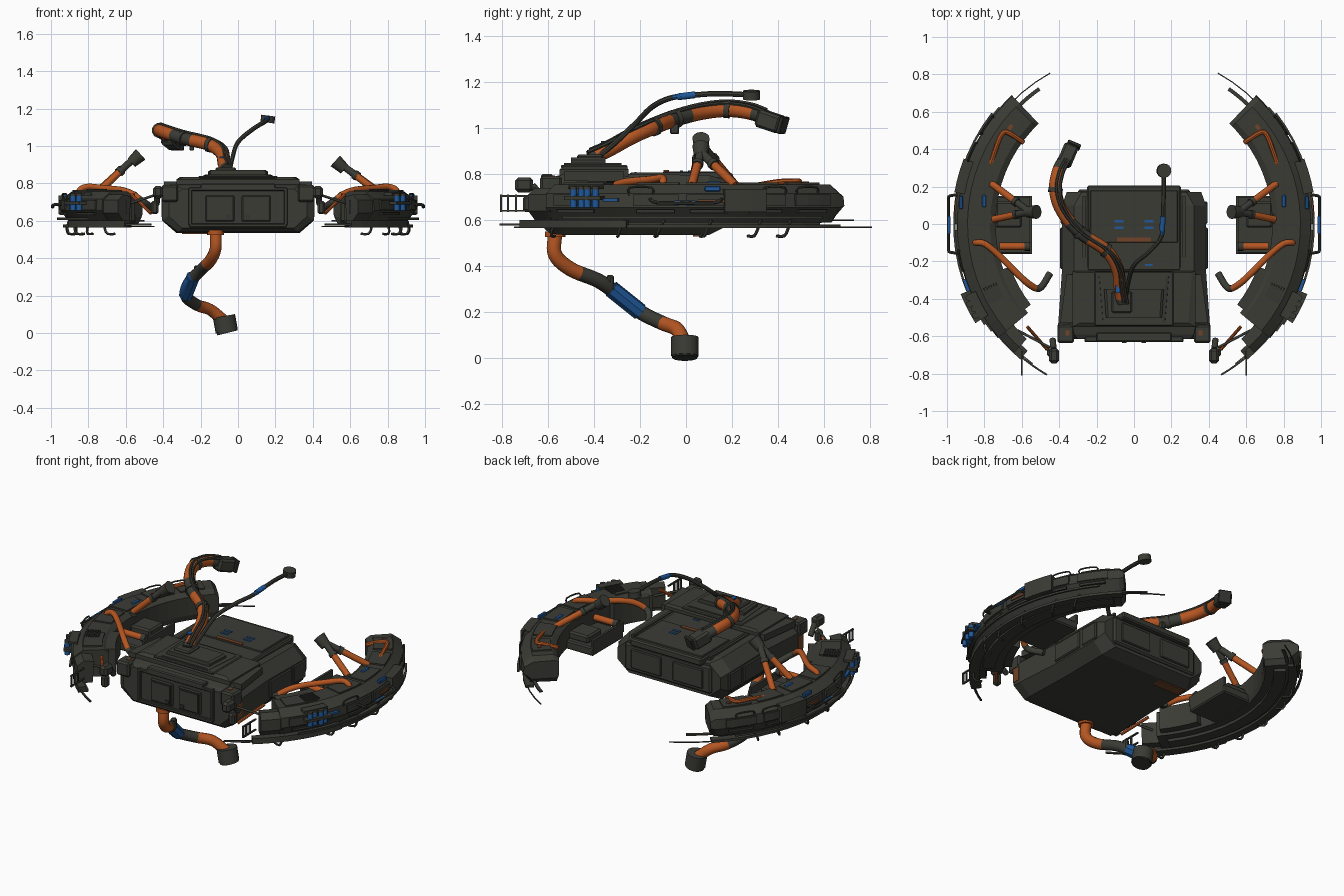
import bpy, bmesh, math
from mathutils import Vector

if "Cube" in bpy.data.objects:
    bpy.data.objects.remove(bpy.data.objects["Cube"])

def mat(name, c):
    m = bpy.data.materials.new(name)
    m.diffuse_color = (*c, 1)
    m.use_nodes = True
    m.node_tree.nodes["Principled BSDF"].inputs["Base Color"].default_value = m.diffuse_color
    return m

DARK = mat("dark_olive_metal", (.044, .044, .036))
BLACK = mat("black_metal", (.033, .034, .029))
ORANGE = mat("orange_paint", (.46, .093, .016))
RUST = mat("worn_orange", (.16, .055, .022))
BLUE = mat("blue_paint", (.014, .097, .32))

def finish(name, bm, mats, smooth=False):
    bmesh.ops.recalc_face_normals(bm, faces=bm.faces)
    me = bpy.data.meshes.new(name)
    bm.to_mesh(me)
    bm.free()
    ob = bpy.data.objects.new(name, me)
    bpy.context.collection.objects.link(ob)
    for m in mats:
        me.materials.append(m)
    if smooth:
        bpy.context.view_layer.objects.active = ob
        ob.select_set(True)
        bpy.ops.object.shade_smooth_by_angle(angle=math.radians(40))
        ob.select_set(False)
    return ob

def loft(name, rings, m, smooth=False, mats=None, rule=None):
    """Skin between rings of points, capped at both ends."""
    bm = bmesh.new()
    vs = [[bm.verts.new(p) for p in r] for r in rings]
    n = len(vs[0])
    for i in range(len(vs) - 1):
        for j in range(n):
            f = bm.faces.new((vs[i][j], vs[i][(j+1) % n], vs[i+1][(j+1) % n], vs[i+1][j]))
            if rule:
                f.material_index = rule((i + .5) / (len(vs) - 1))
    for r, k in ((vs[0], 0), (vs[-1], 1)):
        f = bm.faces.new(r)
        if rule:
            f.material_index = rule(k)
    return finish(name, bm, mats or [m], smooth)

def box(name, x0, x1, y0, y1, z0, z1, m=DARK, bev=0.0, rot=0.0):
    """Box between limits, optionally bevelled and turned about its own z."""
    bm = bmesh.new()
    bmesh.ops.create_cube(bm, size=1)
    for v in bm.verts:
        v.co = Vector((v.co.x*abs(x1-x0), v.co.y*abs(y1-y0), v.co.z*(z1-z0)))
    if bev:
        bmesh.ops.bevel(bm, geom=bm.edges[:], offset=bev, segments=1, affect='EDGES')
    ob = finish(name, bm, [m])
    ob.location = ((x0+x1)/2, (y0+y1)/2, (z0+z1)/2)
    ob.rotation_euler.z = rot
    return ob

def tube(name, pts, r, m=DARK, sides=10, sub=5, bands=(), r2=None):
    """Smooth tube through points; bands = (start, end, material)."""
    P = [Vector(p) for p in pts]
    P = [2*P[0]-P[1]] + P + [2*P[-1]-P[-2]]
    path = []
    for i in range(1, len(P)-2):
        for k in range(sub):
            t = k/sub
            a, b, c, d = P[i-1:i+3]
            path.append(.5*((2*b) + (c-a)*t + (2*a-5*b+4*c-d)*t*t + (3*b-a-3*c+d)*t**3))
    path.append(P[-2])
    rings, u = [], None
    for i, p in enumerate(path):
        t = (path[min(i+1, len(path)-1)] - path[max(i-1, 0)]).normalized()
        u = t.orthogonal() if u is None else u - t*u.dot(t)
        u.normalize()
        w = t.cross(u)
        q = r + ((r2 or r) - r)*i/(len(path)-1)
        rings.append([p + q*(u*math.cos(a) + w*math.sin(a)) for a in (2*math.pi*j/sides for j in range(sides))])
    def rule(f):
        return next((k+1 for k, b in enumerate(bands) if b[0] <= f <= b[1]), 0)
    return loft(name, rings, m, True, [m] + [b[2] for b in bands], rule)

def rod(name, a, b, r, m=DARK, r2=None, sides=10):
    return tube(name, [a, b], r, m, sides, 1, r2=r2)

def arc(name, s, prof, a0, a1, m=DARK, n=12, taper=1.0):
    """Sweep an (r, z) section round the z axis; taper squeezes the far end."""
    rings = []
    for i in range(n+1):
        a = math.radians(a0 + (a1-a0)*i/n)
        k = taper if i == n else 1
        rings.append([(s*r*math.cos(a), r*math.sin(a), .675+(z-.675)*k) for r, z in prof])
    return loft(name, rings, m)

def rect(r0, r1, z0, z1):
    return [(r0, z0), (r1, z0), (r1, z1), (r0, z1)]

def pol(s, r, deg, z):
    a = math.radians(deg)
    return (s*r*math.cos(a), r*math.sin(a), z)

# ---- central body: octagonal hull
def oct_ring(y, w, t, zb, zt):
    return [(-t, y, zb), (t, y, zb), (w, y, zb+.065), (w, y, zt-.07),
            (t, y, zt), (-t, y, zt), (-w, y, zt-.07), (-w, y, zb+.065)]
loft("hull", [oct_ring(-.615, .37, .30, .56, .77), oct_ring(-.59, .405, .32, .54, .785), oct_ring(-.53, .405, .33, .535, .80),
              oct_ring(-.25, .385, .32, .535, .80), oct_ring(.10, .385, .32, .535, .795), oct_ring(.17, .36, .28, .57, .775)], DARK)
loft("front_deck", [[(-.33, -.55, z), (.33, -.55, z), (.33, -.25, z), (-.33, -.25, z)] for z in (.78, .82)] +
     [[(-.29, -.53, .834), (.29, -.53, .834), (.31, -.26, .834), (-.31, -.26, .834)]], DARK)
box("hatch_frame", -.21, .21, -.545, -.255, .825, .840, DARK, .005)
loft("hatch", [[(-.16*k, -.53, z), (.16*k, -.53, z), (.18*k, -.28, z), (-.18*k, -.28, z)] for z, k in ((.835, 1.05), (.842, 1.03), (.848, .95))], DARK)
loft("arm_plinth", [[(-.15*k, -.50, z), (.15*k, -.50, z), (.16*k, -.35, z), (-.16*k, -.35, z)] for z, k in ((.84, 1), (.862, 1), (.872, .92))], DARK)
box("rear_deck", -.25, .25, -.25, .205, .76, .805, DARK, .008)
box("rear_plate", -.235, .235, -.10, .18, .80, .812, DARK, .004)
box("rear_door", -.30, .30, .16, .185, .59, .76, DARK, .01)
for s in (1, -1):
    box("rear_door_panel", s*.04, s*.25, .18, .195, .615, .735, DARK, .005)
    box("front_frame_side", s*.245, s*.265, -.63, -.60, .575, .775, DARK, .004)
    box("front_panel", s*.02, s*.175, -.625, -.60, .595, .735, DARK, .006)
    box("front_panel_seam", s*.03, s*.165, -.628, -.62, .605, .725, BLACK)
    box("front_panel_inset", s*.035, s*.16, -.631, -.62, .610, .720, DARK)
    box("front_latch", s*.04, s*.065, -.637, -.625, .613, .63, BLACK)
    box("corner_pod", s*.32, s*.41, -.635, -.54, .70, .79, DARK, .01)
    box("deck_rib", s*.26, s*.275, -.24, .15, .785, .807)
    box("side_panel", s*.37, s*.395, -.24, -.02, .61, .72, DARK, .006)
    box("side_panel_rear", s*.37, s*.392, .0, .12, .61, .72, DARK, .006)
    box("worn_side_patch", s*.40, s*.408, -.59, -.54, .62, .71, RUST)
    box("worn_corner_patch", s*.345, s*.365, -.595, -.57, .786, .793, RUST)
    loft("deck_fin", [[(s*.33, -.27, z), (s*.36, -.27, z), (s*.395, -.53, z), (s*.31, -.53, z)] for z in (.77, .81)], DARK)
    for k in range(2):
        box("blue_deck_mark", s*.08-.025, s*.08+.025, -.02+.035*k-.007, -.02+.035*k+.007, .809, .816, BLUE)
box("front_frame_top", -.26, .26, -.63, -.60, .76, .78, DARK, .004)
box("front_frame_bottom", -.26, .26, -.63, -.60, .565, .585, DARK, .004)
box("front_bumper", -.20, .20, -.63, -.58, .77, .80, DARK, .006)
box("orange_deck_stripe", -.09, .09, -.097, -.073, .809, .817, RUST)
box("deck_blue_tag", .06, .10, -.225, -.215, .80, .809, BLUE)
box("belly_worn_patch", -.30, -.12, .03, .09, .528, .537, RUST)

# ---- large upper arm
box("arm_base", -.12, -.01, -.475, -.36, .855, .885, DARK, .008)
big = [(-.06, -.42, .87), (-.075, -.34, .905), (-.088, -.24, .96), (-.15, -.14, 1.005), (-.29, -.045, 1.04),
       (-.385, .07, 1.07), (-.42, .18, 1.082), (-.405, .28, 1.07), (-.37, .35, 1.045)]
tube("upper_arm", big, .034, ORANGE, 12, 6, [(0, .05, DARK), (.46, .56, DARK), (.90, 1, DARK)])
for dx, dy, dz in ((.026, -.008, .026), (.005, 0, .036)):
    tube("arm_cable", [(x+dx, y+dy, z+dz) for x, y, z in big], .008, DARK, 6, 4)
for i in (3, 4, 6):
    p, q = Vector(big[i]), Vector(big[i+1])
    d = (q-p).normalized()*.012
    rod("arm_clamp", p-d, p+d, .040, DARK, sides=12)
box("arm_clamp_block", -.26, -.235, -.07, -.03, .975, 1.02, DARK, .004)
box("arm_blue_tag", -.10, -.075, -.37, -.32, .935, .943, BLUE)
head = box("upper_arm_head", -.395, -.315, .31, .425, .99, 1.068, DARK, .012, -.4)
lid = box("arm_head_plate", -.36, -.285, .412, .43, .975, 1.05, BLACK, .004, -.4)
head.rotation_euler.x = lid.rotation_euler.x = -.3

# ---- thin sensor arm
tube("sensor_arm", [(-.045, -.40, .86), (-.03, -.31, .935), (0, -.22, 1.02), (.08, -.15, 1.09), (.145, -.07, 1.13), (.155, .03, 1.143), (.158, .14, 1.15), (.16, .27, 1.145)],
     .012, DARK, 8, 6, [(.60, .71, BLUE)])
rod("sensor_sleeve", (.15, -.035, 1.136), (.155, .04, 1.145), .015, BLUE)
rod("sensor_head", (.157, .285, 1.125), (.162, .285, 1.162), .038, DARK, sides=14)

# ---- lower arm with foot
rod("lower_arm_socket", (-.12, -.57, .55), (-.12, -.57, .525), .045, ORANGE, sides=14)
tube("lower_arm", [(-.12, -.57, .54), (-.12, -.57, .45), (-.15, -.50, .385), (-.20, -.38, .335), (-.26, -.29, .27),
                   (-.28, -.20, .20), (-.22, -.10, .15), (-.15, -.04, .125), (-.08, -.01, .07)], .032, ORANGE, 12, 6,
     [(.29, .44, DARK), (.44, .62, BLUE), (.62, .75, DARK)])
rod("lower_blue_sleeve", (-.24, -.325, .30), (-.28, -.20, .20), .038, BLUE, sides=8)
box("lower_elbow_plate", -.235, -.20, -.345, -.315, .295, .36, DARK, .008, .4)
rod("foot", (-.06, -.005, .008), (-.075, -.005, .09), .060, DARK, .060, 16)
rod("foot_sole", (-.057, -.005, .0), (-.06, -.005, .012), .055, BLACK, sides=16)

# ---- side crescents and everything on them, mirrored
hull_section = [(.75, .585), (.74, .62), (.74, .735), (.77, .755), (.89, .755), (.945, .715), (.95, .655), (.90, .59)]
for s in (1, -1):
    arc("crescent", s, hull_section, -40, 43, DARK, 16)
    arc("crescent_nose", s, hull_section, 43, 46.5, DARK, 2, .65)
    arc("crescent_inner_block", s, rect(.70, .76, .60, .745), -38, -19, DARK, 4)
    arc("crescent_tail", s, [(.85, .60), (.84, .73), (.90, .74), (.94, .71), (.94, .64), (.90, .60)], -47, -39, DARK, 3)
    # armour plates and trims
    for a0, a1 in ((-37, -24), (-14, -2), (0, 12), (16, 27), (30, 41)):
        arc("top_plate", s, rect(.775, .885, .75, .763), a0, a1, DARK, 3)
        arc("outer_plate", s, rect(.93, .957, .66, .71), a0, a1, DARK, 3)
        arc("plate_seam", s, rect(.94, .955, .63, .645), a0+1, a1-1, BLACK, 3)
    arc("outer_block", s, rect(.92, .975, .635, .735), 10, 21, DARK, 3)
    arc("orange_outer_mark", s, rect(.94, .964, .675, .690), 3, 10, RUST, 2)
    arc("blue_outer_mark", s, rect(.94, .964, .68, .694), -22, -18, BLUE, 1)
    arc("worn_top_patch", s, rect(.83, .85, .76, .768), 37, 39, RUST, 1)
    box("blue_top_tag", s*.79, s*.812, .09, .155, .745, .768, BLUE, .004)
    box("blue_outer_tag", s*.915, s*.935, .08, .15, .725, .748, BLUE, .004)
    for k in range(6):
        arc("vent_slat", s, rect(.80+.014*k, .808+.014*k, .76, .770), -29, -23, BLACK, 2)
    # skirt blades and under pipes
    arc("skirt", s, rect(.885, .935, .565, .58), -50, 46, DARK, 16)
    arc("front_skirt", s, rect(.90, .945, .565, .60), -50, -16, DARK, 8)
    arc("under_step", s, rect(.80, .87, .57, .60), -36, 42, DARK, 12)
    arc("skirt_whisker", s, rect(.920, .926, .566, .572), -54, 61, DARK, 20)
    arc("inner_whisker", s, rect(.872, .892, .595, .603), 45, 55, DARK, 4)
    arc("tail_whisker", s, rect(.926, .936, .575, .585), -60, -48, DARK, 4)
    arc("under_pipe", s, rect(.955, .967, .605, .617), -34, 38, DARK, 14)
    # landing hooks and rails
    for a in (-38, -17, -6, 7, 21, 30):
        tube("skid_hook", [pol(s, .91, a, .60), pol(s, .92, a-1.2, .56), pol(s, .91, a-2, .53), pol(s, .87, a-3, .53)], .007, DARK, 5, 2)
    for a in (-12, 24, 34):
        tube("grab_rail", [pol(s, .94, a-3, .70), pol(s, .95, a-3, .74), pol(s, .95, a+3, .74), pol(s, .94, a+3, .70)], .005, DARK, 6, 3)
    tube("side_handle", [(s*.93, -.155, .69), (s*.985, -.15, .685), (s*.992, -.12, .675), (s*.992, 0, .675), (s*.992, .12, .675), (s*.985, .15, .685), (s*.93, .155, .69)],
         .008, DARK, 8, 4)
    rod("handle_grip", (s*.990, -.05, .675), (s*.990, .04, .675), .009, BLUE)
    # blue canisters with machinery
    for k in range(4):
        x, y, _ = pol(s, .98 - .012*(k % 2), -30+2*k, 0)
        rod("blue_canister", (x, y, .655), (x, y, .733), .0155, BLUE, sides=10)
        rod("canister_cap", (x, y, .733), (x, y, .745), .0165, DARK, sides=10)
    arc("canister_rack", s, rect(.93, 1.0, .688, .704), -32, -22, DARK, 3)
    arc("canister_top_rack", s, rect(.92, .97, .735, .75), -32, -23, DARK, 3)
    # inner tray with orange bar
    box("tray", s*.545, s*.76, -.16, .15, .59, .645, DARK, .008)
    box("tray_wall", s*.545, s*.56, -.16, .15, .63, .69)
    box("tray_block", s*.60, s*.74, -.02, .12, .64, .69, DARK, .01)
    rod("tray_bar", (s*.57, -.12, .69), (s*.72, -.12, .69), .02, ORANGE)
    rod("tray_bar_cap", (s*.555, -.12, .69), (s*.585, -.12, .69), .024)
    # two-legged crane
    dz = 0 if s > 0 else .035
    apex = Vector((s*.56, .065, .895+dz))
    for y, x in ((.025, .75), (.215, .76)):
        foot = Vector((s*x, y, .75))
        tube("crane_leg", [foot, foot.lerp(apex, .5), apex], .019, ORANGE, 10, 5, [(.65, 1, DARK)])
        rod("crane_joint", foot.lerp(apex, .60), foot.lerp(apex, .68), .025)
        rod("crane_foot", foot-Vector((0, 0, .02)), foot+Vector((0, 0, .005)), .026)
    rod("crane_head", apex+Vector((s*.01, 0, -.02)), apex+Vector((-s*.04, 0, .025)), .030, DARK, .038, 12)
    # bent orange manipulators
    tube("forward_manipulator", [(s*.85, -.10, .72), (s*.845, -.10, .765), (s*.80, -.105, .782), (s*.73, -.16, .775), (s*.63, -.26, .765), (s*.57, -.315, .745), (s*.52, -.345, .71), (s*.49, -.33, .69), (s*.45, -.265, .66)],
         .016, ORANGE, 10, 5, [(.72, 1, DARK)], .019)
    tube("rear_pipe", [(s*.77, .31, .75), (s*.74, .40, .765), (s*.715, .465, .768), (s*.69, .492, .768), (s*.65, .475, .765), (s*.59, .435, .745)], .013, ORANGE, 8, 5)
    # front lamp on a thin stalk, aerial frame
    rod("lamp_stalk", (s*.57, -.55, .74), (s*.465, -.67, .64), .009, ORANGE, sides=8)
    rod("lamp_brace", (s*.62, -.57, .68), (s*.45, -.66, .735), .007)
    box("lamp", s*.40, s*.455, -.745, -.665, .72, .785, DARK, .014)
    rod("lamp_neck", (s*.43, -.67, .75), (s*.435, -.62, .69), .017)
    box("lower_lamp", s*.425, s*.465, -.71, -.665, .635, .705, DARK, .01)
    for z in (.64, .705):
        box("aerial_bar", s*.595, s*.605, -.81, -.68, z-.004, z+.004)
    for y in (-.805, -.775, -.74):
        box("aerial_post", s*.595, s*.605, y-.004, y+.004, .635, .71)
